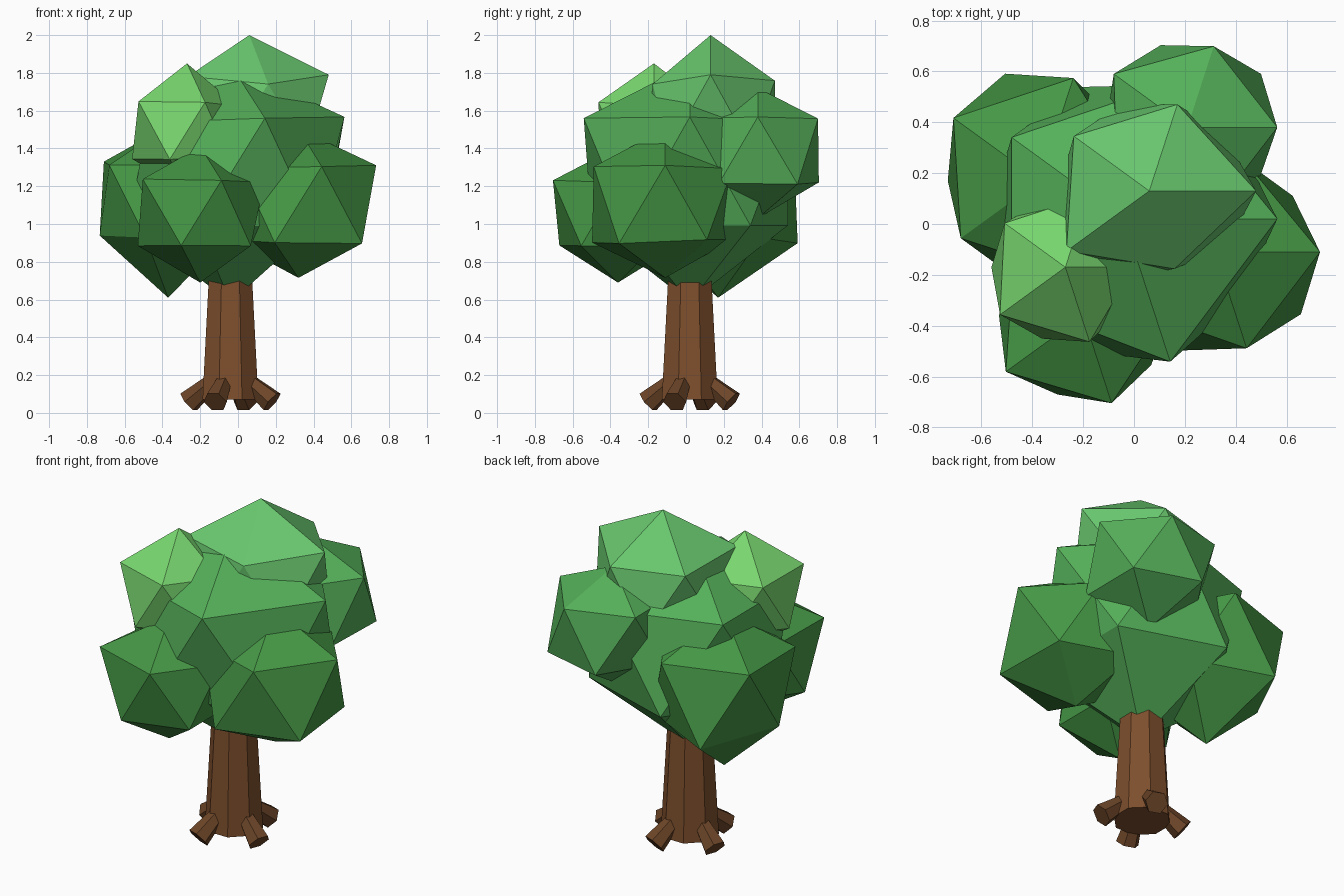
import bpy, bmesh
from math import cos, sin, radians
from mathutils import Vector

if "Cube" in bpy.data.objects:
    bpy.data.objects.remove(bpy.data.objects["Cube"])


def material(name, rgb):
    m = bpy.data.materials.new(name)
    m.diffuse_color = (*rgb, 1)
    m.use_nodes = True
    m.node_tree.nodes["Principled BSDF"].inputs["Base Color"].default_value = m.diffuse_color
    return m


def finish(name, bm, mat):
    bmesh.ops.recalc_face_normals(bm, faces=bm.faces)
    mesh = bpy.data.meshes.new(name)
    bm.to_mesh(mesh)
    bm.free()
    mesh.materials.append(mat)
    ob = bpy.data.objects.new(name, mesh)
    bpy.context.collection.objects.link(ob)
    return ob


def leaf_clump(name, centre, radii, rgb):
    """Icosahedron whose twelve corners are pushed out to individual radii."""
    bm = bmesh.new()
    bmesh.ops.create_icosphere(bm, subdivisions=1, radius=1)
    for v, r in zip(bm.verts, radii):
        v.co = v.co.normalized() * r + Vector(centre)
    return finish(name, bm, material(name, rgb))


def tapered_log(name, start, end, r_start, r_end, sides, mat, spin=0):
    """Straight faceted cone section between two points."""
    start, end = Vector(start), Vector(end)
    axis = end - start
    turn = axis.to_track_quat('Z', 'Y')
    bm = bmesh.new()
    rings = []
    for p, r in ((start, r_start), (end, r_end)):
        ring = []
        for i in range(sides):
            a = radians(spin + 360 * i / sides)
            ring.append(bm.verts.new(p + turn @ Vector((r * cos(a), r * sin(a), 0))))
        rings.append(ring)
        bm.faces.new(ring)
    for i in range(sides):
        j = (i + 1) % sides
        bm.faces.new((rings[0][i], rings[0][j], rings[1][j], rings[1][i]))
    return finish(name, bm, mat)


# Trunk and four splayed roots
CX, CY = -0.04, 0.02
bark = material("bark", (0.21, 0.078, 0.026))
root_bark = material("root_bark", (0.15, 0.06, 0.021))
tapered_log("trunk", (CX, CY, 0.07), (CX, CY, 1.0), 0.160, 0.108, 8, bark, 22.5)
for k in range(4):
    a = radians(-20 + 90 * k)
    tapered_log(f"root_{k + 1}",
                (CX + 0.08 * cos(a), CY + 0.08 * sin(a), 0.185),
                (CX + 0.235 * cos(a), CY + 0.235 * sin(a), 0.058),
                0.04, 0.065, 6, root_bark)

# Foliage: corner radii run bottom, lower ring of five, upper ring of five, top
low, mid = (0.06, 0.31, 0.06), (0.09, 0.43, 0.10)
leaf_clump("core_leaves", (CX, CY, 1.265),
           (.68, .62, .61, .60, .61, .61, .66, .61, .61, .62, .675, .58), mid)
leaf_clump("crown_leaves", (0.06, 0.13, 1.58),
           (.40, .42, .40, .40, .40, .41, .36, .45, .41, .40, .47, .42), (0.14, 0.57, 0.155))
leaf_clump("upper_left_leaves", (-0.27, -0.17, 1.49),
           (.32, .31, .33, .325, .31, .30, .345, .355, .33, .33, .30, .36), (0.19, 0.68, 0.16))
leaf_clump("back_left_leaves", (-0.37, 0.17, 1.12),
           (.51, .43, .43, .405, .495, .43, .43, .43, .47, .475, .43, .40), low)
leaf_clump("front_left_leaves", (-0.20, -0.36, 1.05),
           (.36, .37, .365, .37, .37, .37, .405, .42, .38, .38, .38, .36), low)
leaf_clump("front_right_leaves", (0.32, -0.11, 1.105),
           (.39, .465, .455, .42, .42, .42, .445, .43, .42, .42, .46, .40), low)
leaf_clump("back_right_leaves", (0.21, 0.38, 1.39),
           (.36, .39, .39, .36, .38, .40, .38, .38, .40, .375, .395, .33), mid)
